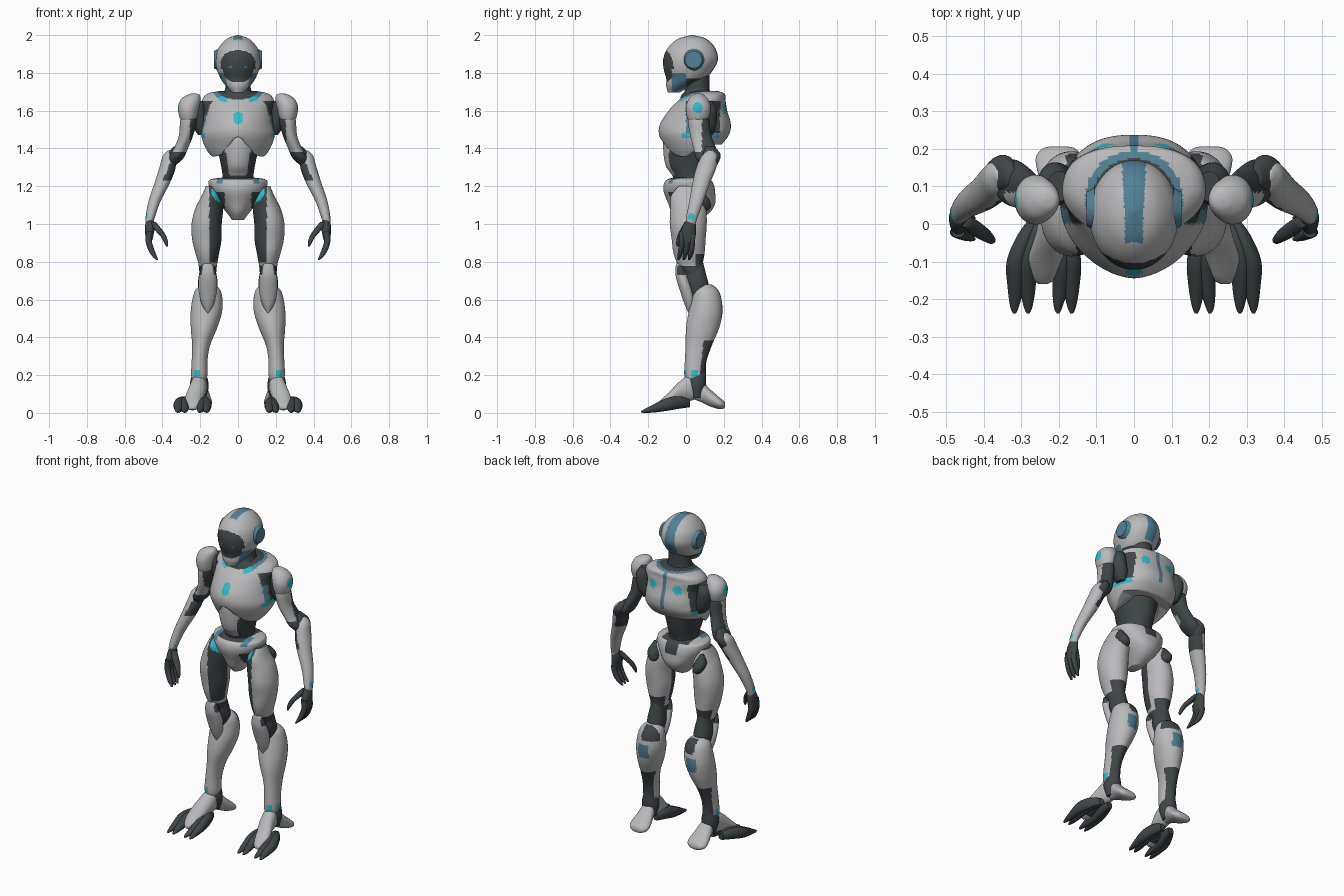
import bpy, bmesh, math
from math import sin, cos, pi, exp, hypot

GREY, DARK, BLUE, CYAN = range(4)
MATS = []
for label, col in (("light grey shell", (0.49, 0.49, 0.50)), ("dark joint", (0.050, 0.060, 0.060)),
                   ("steel blue", (0.085, 0.22, 0.31)), ("bright cyan", (0.03, 0.50, 0.62))):
    m = bpy.data.materials.new(label)
    m.diffuse_color = (*col, 1)
    MATS.append(m)


def spline(secs, k):
    """Smooth interpolation through the cross-sections."""
    out = []
    for i in range(len(secs) - 1):
        p0, p1, p2, p3 = secs[max(i - 1, 0)], secs[i], secs[i + 1], secs[min(i + 2, len(secs) - 1)]
        for j in range(k):
            t = j / k
            out.append([0.5 * (2 * b + (c - a) * t + (2 * a - 5 * b + 4 * c - d) * t * t
                               + (3 * b - a - 3 * c + d) * t ** 3) for a, b, c, d in zip(p0, p1, p2, p3)])
    return out + [list(secs[-1])]


def loft(name, secs, rule=GREY, mirror=True, axis='z', n=28, k=6, pf=2.0, pb=2.0, warp=None):
    """Skin over oval sections (t, centre u, centre v, radius u, radius v) along z or y."""
    bm = bmesh.new()
    rings = []
    for t, cu, cv, ru, rv in spline(secs, k):
        ring = []
        for i in range(n):
            a = 2 * pi * (i + 0.5) / n
            e = 2 / (pf if sin(a) < 0 else pb)
            u = cu + max(ru, .002) * math.copysign(abs(cos(a)) ** e, cos(a))
            v = cv + max(rv, .002) * math.copysign(abs(sin(a)) ** e, sin(a))
            co = (u, v, t) if axis == 'z' else (u, t, max(v, 0))
            ring.append(bm.verts.new(warp(*co) if warp else co))
        rings.append(ring)
    for r, s in zip(rings, rings[1:]):
        for i in range(n):
            bm.faces.new((r[i], r[(i + 1) % n], s[(i + 1) % n], s[i]))
    bm.faces.new(rings[0])
    bm.faces.new(rings[-1])
    return finish(name, bm, rule, mirror)


def finish(name, bm, rule, mirror):
    bmesh.ops.recalc_face_normals(bm, faces=bm.faces)
    for f in bm.faces:
        f.material_index = rule(*f.calc_center_median()) if callable(rule) else rule
    me = bpy.data.meshes.new(name)
    bm.to_mesh(me)
    bm.free()
    for m in MATS:
        me.materials.append(m)
    ob = bpy.data.objects.new(name, me)
    bpy.context.collection.objects.link(ob)
    bpy.ops.object.select_all(action='DESELECT')
    ob.select_set(True)
    bpy.context.view_layer.objects.active = ob
    bpy.ops.object.shade_smooth_by_angle(angle=math.radians(50))
    if mirror:
        ob.modifiers.new("mirror", 'MIRROR')
    return ob


# Head: helmet with dark visor, blue crest and jaw sides
def head_rule(x, y, z):
    ax = abs(x)
    if y < -.03 and (ax / (.092 if z > 1.82 else .08)) ** 2.6 + (abs(z - 1.835) / .083) ** 2.6 < 1:
        return BLUE if hypot(ax - .04, z - 1.83) < .008 else DARK
    if y > -.05 and z > 1.8 and ax < .024 + .05 * max(y, 0):
        return BLUE
    if -.075 < y < .0 and z < 1.80 and ax > .035:
        return BLUE
    return DARK if z < 1.77 and y > .0 else GREY


loft("helmet", [(1.695, 0, -.065, .03, .03), (1.73, 0, -.04, .064, .065), (1.77, 0, .0, .092, .105),
                (1.82, 0, .014, .112, .132), (1.87, 0, .024, .119, .145), (1.92, 0, .028, .109, .132),
                (1.96, 0, .031, .082, .102), (1.985, 0, .033, .05, .064), (2.0, 0, .033, .003, .003)],
     head_rule, False, n=96, k=10)
bm = bmesh.new()
bmesh.ops.create_cone(bm, cap_ends=True, segments=32, radius1=.058, radius2=.045, depth=.022)
for v in bm.verts:
    v.co = (.116 + v.co.z, .04 + v.co.x, 1.87 + v.co.y)
finish("ear_disc", bm, BLUE, True)
loft("neck", [(1.58, 0, .06, .11, .09), (1.67, 0, .055, .095, .085), (1.71, 0, .06, .07, .066),
              (1.80, 0, .06, .062, .065)], DARK, False)


# Chest: one shell, arched at the lower front
def chest_warp(x, y, z):
    s = min(max(y / .1, 0), 1)
    low = (1 - s) * (1.355 + .105 * exp(-(x / .062) ** 2)) + s * 1.42
    return x, y, max(z, low)


def chest_rule(x, y, z):
    ax = abs(x)
    if y < 0 and hypot(x / .027, (z - 1.56) / .034) < 1:
        return CYAN
    if y > .15 and hypot(ax - .085, z - 1.61) < .027:
        return CYAN
    ring = hypot(x / .13, (y - .07) / .125)
    if z > 1.645 and ring < 1.0:
        if ring < .84:
            return DARK
        return BLUE if y > .0 else CYAN if .06 < ax < .12 else GREY
    if y > .1 and ax < .014 and z > 1.48:
        return BLUE
    if ax > .13 and .0 < y < .18 and 1.48 < z < 1.65:
        return DARK if y > .04 or z > 1.58 else BLUE
    if ax > .15 and 1.455 < z < 1.48 and -.03 < y < .17:
        return CYAN
    return GREY


loft("chest_shell", [(1.35, 0, .02, .135, .10), (1.40, 0, .03, .17, .14), (1.47, 0, .042, .195, .184),
                     (1.53, 0, .05, .186, .187), (1.60, 0, .063, .180, .155), (1.655, 0, .085, .190, .124),
                     (1.69, 0, .10, .160, .104), (1.705, 0, .10, .09, .06)],
     chest_rule, False, n=96, k=10, pf=1.75, pb=2.5, warp=chest_warp)


# Abdomen with its grey front plate
def belly_rule(x, y, z):
    return GREY if y < -.02 and z > 1.26 and abs(x) < .045 + .18 * (z - 1.26) else DARK


loft("abdomen", [(1.18, 0, .02, .085, .08), (1.25, 0, .02, .082, .09), (1.31, 0, .01, .09, .118),
                 (1.40, 0, .012, .11, .133), (1.47, 0, .02, .13, .135), (1.52, 0, .03, .12, .10)],
     belly_rule, False, n=64, k=8)


# Pelvis
def pelvis_rule(x, y, z):
    ax = abs(x)
    if y > .05 and ax < .04 and z > 1.17:
        return DARK
    if z > 1.215 and .085 < ax < .115 and y < .0:
        return BLUE
    if z < 1.17 and ax > .07 and y < .03:
        return DARK
    return DARK if z > 1.235 and ax < .09 else GREY


loft("pelvis", [(1.02, 0, .01, .03, .05), (1.06, 0, .025, .06, .10), (1.11, 0, .03, .10, .125),
                (1.17, 0, .018, .142, .136), (1.21, 0, .014, .156, .132), (1.235, 0, .014, .148, .115),
                (1.245, 0, .015, .09, .08)], pelvis_rule, False, n=72, k=8, pf=1.9, pb=2.3)
loft("hip_joint", [(1.07, .15, .10, .01, .01), (1.09, .152, .10, .03, .032), (1.13, .16, .085, .035, .038),
                   (1.18, .16, .07, .01, .01)], DARK, n=16)


# Arms
def shoulder_rule(x, y, z):
    return CYAN if x > .28 and hypot(y - .062, z - 1.615) < .028 else GREY


loft("shoulder", [(1.525, .265, .06, .02, .03), (1.56, .264, .063, .044, .056), (1.615, .262, .065, .056, .066),
                  (1.66, .250, .065, .052, .052), (1.685, .235, .065, .03, .028), (1.692, .235, .065, .003, .003)],
     shoulder_rule, n=48, k=8)
loft("shoulder_blade", [(1.47, .19, .11, .02, .03), (1.52, .20, .11, .042, .05), (1.60, .212, .105, .045, .058),
                        (1.65, .20, .10, .03, .04)], DARK)
loft("upper_arm", [(1.31, .35, .115, .02, .03), (1.35, .33, .112, .042, .06), (1.40, .302, .10, .037, .06),
                   (1.47, .275, .078, .038, .056), (1.55, .262, .066, .044, .056), (1.60, .26, .065, .03, .04)],
     lambda x, y, z: GREY if z > 1.385 and y < .085 and x > .255 else DARK, n=40)
loft("elbow", [(1.29, .36, .13, .02, .02), (1.33, .36, .13, .04, .045), (1.37, .345, .135, .035, .048),
               (1.41, .325, .125, .015, .025)], DARK, n=20)


def forearm_rule(x, y, z):
    if x > .44 and hypot(y - .028, z - 1.04) < .018:
        return CYAN
    return DARK if z > 1.235 and x < .335 + (1.38 - z) * .42 else GREY


loft("forearm", [(1.00, .468, .028, .018, .024), (1.03, .466, .03, .024, .03), (1.12, .442, .055, .032, .038),
                 (1.22, .40, .082, .041, .047), (1.30, .373, .108, .043, .053), (1.36, .365, .125, .033, .042),
                 (1.39, .362, .13, .008, .01)], forearm_rule, n=36, k=8)
loft("palm", [(1.03, .465, .028, .015, .02), (.99, .466, .018, .026, .035), (.94, .469, .01, .022, .042),
              (.90, .472, .008, .014, .036)], DARK, n=20)
for i, y in enumerate((-.022, .006, .034)):
    loft(f"finger_{i}", [(.96, .468, y, .017, .015), (.91, .473, y, .017, .015), (.86, .458, y - .005, .017, .015),
                         (.83, .442, y - .012, .013, .012), (.81, .428, y - .018, .006, .006)], DARK, n=12, k=4)
loft("thumb", [(1.01, .45, .01, .016, .018), (.97, .422, -.012, .021, .02), (.935, .395, -.03, .016, .017),
               (.90, .38, -.042, .011, .011), (.88, .376, -.046, .004, .004)], DARK, n=12, k=4)


# Legs
def thigh_rule(x, y, z):
    if y < .0 and abs(z - 1.145 + (x - .11) * -.9) < .022 and x < .14:
        return CYAN
    if z < .775 or (y > .05 and z < .84):
        return DARK
    return DARK if z > .8 and x < .152 and y < .02 else GREY


loft("thigh", [(1.20, .145, .01, .025, .05), (1.15, .142, .006, .05, .085), (1.08, .153, .012, .074, .095),
               (1.0, .166, .012, .08, .098), (.92, .165, .014, .078, .09), (.85, .163, .016, .064, .083),
               (.79, .16, .022, .05, .068), (.74, .16, .04, .044, .052), (.69, .16, .05, .035, .04)],
     thigh_rule, n=52, k=8)
loft("knee_joint", [(.80, .16, .05, .03, .04), (.74, .16, .05, .045, .055), (.68, .16, .06, .052, .06),
                    (.60, .16, .08, .04, .05)], DARK)
loft("knee_guard", [(.79, .16, -.04, .02, .012), (.77, .16, -.033, .036, .022), (.72, .16, -.02, .047, .034),
                    (.65, .16, .003, .049, .036), (.58, .16, .018, .034, .028), (.53, .16, .022, .006, .01)],
     lambda x, y, z: DARK if z > .725 and abs(x - .16) > .028 else GREY)


def shin_rule(x, y, z):
    if y > .13 and .49 < z < .575 and abs(x - .165) < .034:
        return BLUE
    if abs(z - .21) < .02 and y < .065 and x > .2 and (abs(y - .045) < .018 or abs(x - .215) < .018):
        return CYAN
    if z < .38 and y > .075 + .1 * (z - .2):
        return DARK
    return DARK if y > .13 and z > .60 and x < .18 else GREY


loft("shin", [(.15, .205, .045, .03, .04), (.20, .205, .045, .043, .054), (.28, .203, .052, .042, .058),
              (.36, .195, .068, .048, .070), (.45, .18, .088, .070, .088), (.53, .168, .103, .083, .090),
              (.60, .162, .108, .080, .080), (.65, .16, .105, .066, .066), (.68, .16, .10, .035, .035)],
     shin_rule, n=52, k=8)

# Feet: instep, flared heel spur and clawed toes
loft("instep", [(.09, .205, .13, .025, .04), (.03, .207, .135, .042, .07), (-.03, .217, .115, .046, .055),
                (-.09, .235, .072, .046, .038), (-.14, .24, .038, .038, .024), (-.16, .242, .03, .012, .01)],
     lambda x, y, z: DARK if z < .06 and y > -.12 else GREY, axis='y')
loft("ankle", [(.08, .205, .06, .035, .03), (.14, .205, .055, .05, .05), (.20, .205, .055, .04, .05),
               (.25, .203, .065, .02, .04)], DARK)
loft("heel", [(.03, .204, .11, .025, .035), (.08, .202, .112, .04, .055), (.13, .20, .078, .055, .045),
              (.175, .20, .052, .062, .032), (.20, .20, .043, .045, .02), (.207, .20, .04, .02, .008)],
     GREY, axis='y')
for i, (base, mid, tip) in enumerate(((.25, .285, .282), (.262, .312, .318), (.20, .19, .202), (.19, .168, .166))):
    loft(f"toe_{i}", [(.02, base, .05, .012, .02), (-.03, (base + mid) / 2, .055, .024, .032),
                      (-.10, mid, .045, .028, .034), (-.17, (mid + tip) / 2, .024, .022, .022),
                      (-.22, tip, .010, .012, .010), (-.238, tip, .006, .004, .004)], DARK, axis='y', n=14, k=4)
